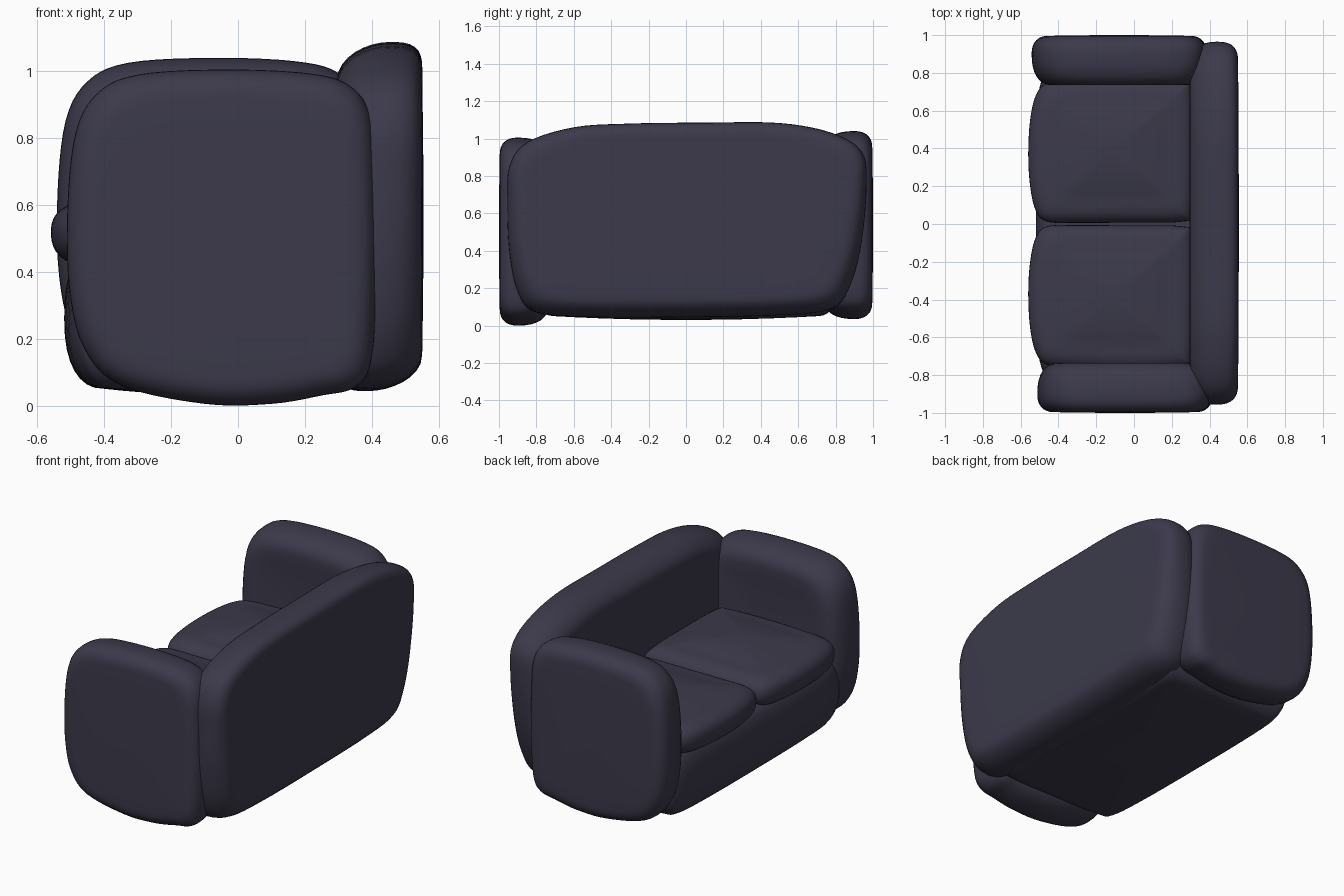
import bpy, bmesh, math
from mathutils import Vector

if "Cube" in bpy.data.objects:
    bpy.data.objects.remove(bpy.data.objects["Cube"])

fabric = bpy.data.materials.new("dark_fabric")
fabric.diffuse_color = (0.045, 0.042, 0.07, 1)
fabric.use_nodes = True
fabric.node_tree.nodes["Principled BSDF"].inputs["Base Color"].default_value = fabric.diffuse_color


def smooth_loop(pts, n=5):
    """Closed Catmull-Rom curve through the outline points."""
    pts = [Vector(p) for p in pts]
    out, m = [], len(pts)
    for i in range(m):
        a, b, c, d = (pts[(i + k) % m] for k in (-1, 0, 1, 2))
        for j in range(n):
            t = j / n
            out.append(0.5 * (2 * b + (c - a) * t + (2 * a - 5 * b + 4 * c - d) * t * t
                              + (3 * b - a - 3 * c + d) * t ** 3))
    return out


def padded_slab(name, outline, place, rim, low, high, lean=0.0):
    """Padded block: outline swept over a rounded edge, then a domed cap.
    low / high = (depth from rim plane, edge inset, cap dome)."""
    loop = smooth_loop(outline)
    lo = Vector((min(p.x for p in loop), min(p.y for p in loop)))
    hi = Vector((max(p.x for p in loop), max(p.y for p in loop)))
    mid, half = (lo + hi) / 2, (hi - lo) / 2

    # profile of (inset, cap scale, offset, lean weight)
    def side(sign, depth, inset, dome):
        rows = []
        for i in range(9):
            t = math.pi / 2 * i / 8
            s, c = math.sin(t) ** 0.85, max(math.cos(t), 0) ** 0.85
            rows.append((inset * (1 - c), 1, sign * (depth - dome) * s, c * c))
        for k in (0.85, 0.65, 0.4, 0.12):
            rows.append((inset, k, sign * (depth - dome * k * k), 0))
        return rows

    rows = side(-1, *low)[:0:-1] + side(1, *high)
    bm = bmesh.new()
    rings = []
    for inset, k, off, w in rows:
        ring = []
        for p in loop:
            d = p - mid
            a = mid.x + d.x * k * (half.x - inset) / half.x
            b = mid.y + d.y * k * (half.y - inset) / half.y
            ring.append(bm.verts.new(place(a, b, rim + off + lean * w * d.y)))
        rings.append(ring)
    n = len(loop)
    for r, s in zip(rings, rings[1:]):
        for i in range(n):
            j = (i + 1) % n
            bm.faces.new((r[i], r[j], s[j], s[i]))
    bm.faces.new(rings[0])
    bm.faces.new(rings[-1])
    bmesh.ops.recalc_face_normals(bm, faces=bm.faces[:])
    for f in bm.faces:
        f.smooth = True
    me = bpy.data.meshes.new(name)
    bm.to_mesh(me)
    bm.free()
    me.materials.append(fabric)
    ob = bpy.data.objects.new(name, me)
    bpy.context.collection.objects.link(ob)
    return ob


# Arms: same outline on both ends, the far one sits slightly higher and forward
arm = [(-0.51, 0.6), (-0.505, 0.35), (-0.46, 0.17), (-0.35, 0.06), (-0.1, 0.005),
       (0.1, 0.005), (0.25, 0.03), (0.35, 0.055), (0.4, 0.14), (0.415, 0.4),
       (0.412, 0.7), (0.395, 0.87), (0.33, 0.96), (0.2, 0.995), (-0.05, 1.005),
       (-0.3, 0.99), (-0.42, 0.935), (-0.485, 0.82)]
for name, sign, dx, dz in (("near_arm", 1, 0, 0), ("far_arm", -1, -0.03, 0.035)):
    padded_slab(name, arm,
                lambda a, b, u, s=sign, dx=dx, dz=dz: (a + dx, s * u, b + dz),
                -0.9, (0.10, 0.09, 0.004), (0.15, 0.11, -0.015))

# Backrest
back = [(-0.955, 0.65), (-0.945, 0.85), (-0.85, 0.98), (-0.6, 1.06), (-0.3, 1.08),
        (0.1, 1.085), (0.5, 1.083), (0.78, 1.03), (0.94, 0.93), (0.965, 0.75),
        (0.94, 0.45), (0.88, 0.22), (0.78, 0.09), (0.5, 0.055), (0, 0.045),
        (-0.5, 0.045), (-0.8, 0.07), (-0.9, 0.18), (-0.945, 0.4)]
padded_slab("backrest", back, lambda a, b, u: (u, a, b),
            0.42, (0.125, 0.12, 0), (0.135, 0.11, 0.004), lean=0.08)

# Base under the cushions
base = [(-0.52, 0), (-0.515, 0.5), (-0.49, 0.76), (-0.4, 0.81), (0, 0.82), (0.33, 0.81),
        (0.42, 0.75), (0.43, 0.4), (0.43, 0)]
base += [(x, -y) for x, y in reversed(base[1:-1])]
padded_slab("base", base, lambda a, b, u: (a, b, u),
            0.26, (0.23, 0.12, 0.02), (0.20, 0.08, 0))

# Seat cushions
cushion = [(-0.56, 0.37), (-0.55, 0.2), (-0.52, 0.07), (-0.46, 0.012), (-0.3, 0.006),
           (0, 0.008), (0.25, 0.012), (0.31, 0.06), (0.32, 0.37), (0.31, 0.71),
           (0.25, 0.76), (0, 0.775), (-0.3, 0.765), (-0.46, 0.745), (-0.52, 0.68),
           (-0.55, 0.55)]
for name, sign in (("near_cushion", -1), ("far_cushion", 1)):
    padded_slab(name, cushion, lambda a, b, u, s=sign: (a, s * b, u),
                0.52, (0.12, 0.11, 0.02), (0.125, 0.12, 0.035))
